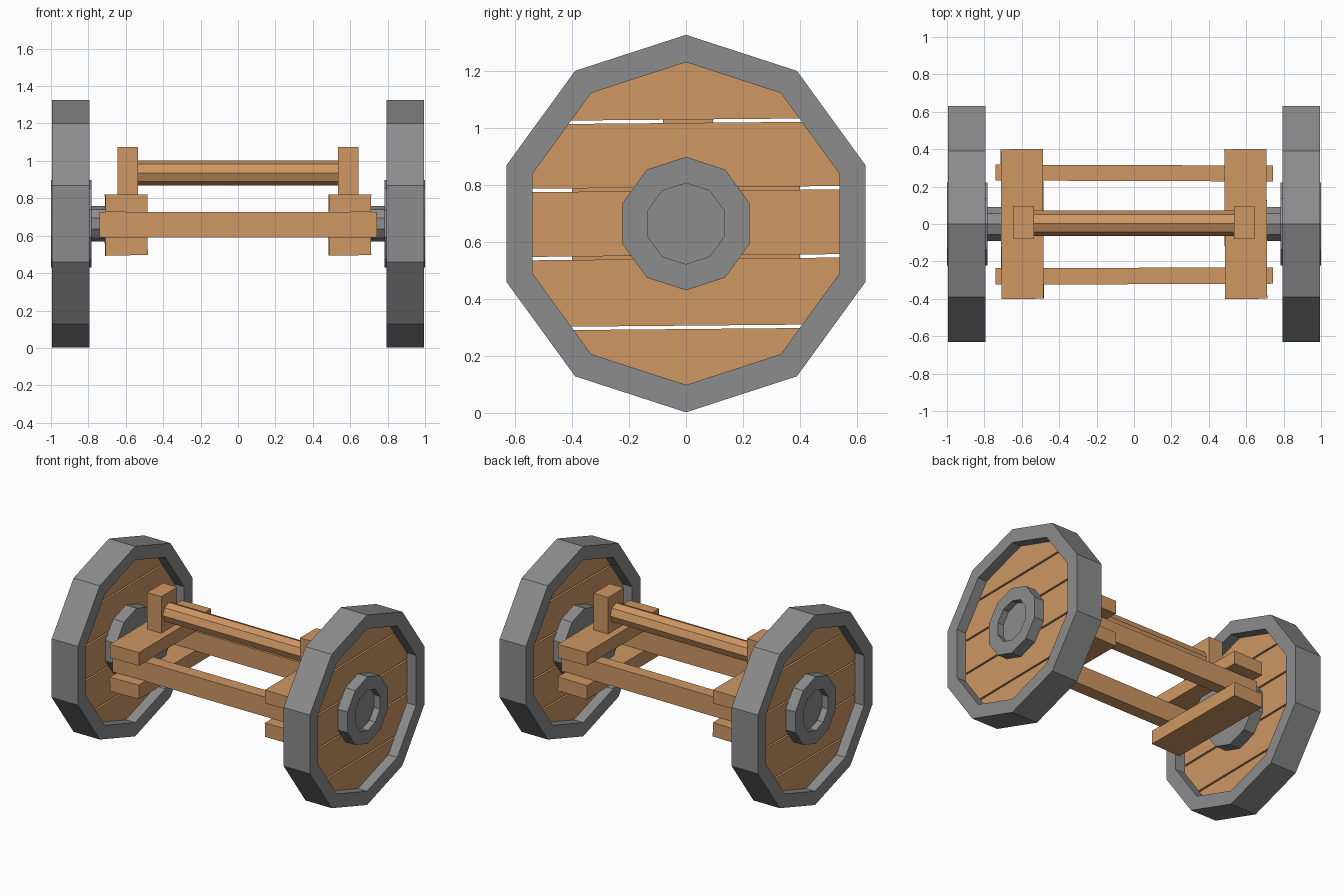
import bpy, bmesh, math
from mathutils import Vector, Matrix

if "Cube" in bpy.data.objects:
    bpy.data.objects.remove(bpy.data.objects["Cube"])

def material(name, col):
    m = bpy.data.materials.new(name)
    m.diffuse_color = (*col, 1)
    m.use_nodes = True
    m.node_tree.nodes["Principled BSDF"].inputs["Base Color"].default_value = m.diffuse_color
    return m

WOOD = material("wood", (0.62, 0.31, 0.125))
IRON = material("grey iron", (0.265, 0.265, 0.265))
CZ = 0.664  # wheel centre height

def finish(bm, name, mat):
    bmesh.ops.recalc_face_normals(bm, faces=bm.faces)
    me = bpy.data.meshes.new(name)
    bm.to_mesh(me)
    bm.free()
    me.materials.append(mat)
    ob = bpy.data.objects.new(name, me)
    bpy.context.collection.objects.link(ob)
    return ob

def lathe_x(name, profile, mat, z, y=0.0, sides=10, closed=False):
    """Revolve (x, radius) points around the x axis, vertex pointing up."""
    bm = bmesh.new()
    rings = []
    for x, r in profile:
        rings.append([bm.verts.new((x, y + r * math.sin(2 * math.pi * i / sides),
                                    z + r * math.cos(2 * math.pi * i / sides)))
                      for i in range(sides)])
    pairs = list(zip(rings, rings[1:]))
    if closed:
        pairs.append((rings[-1], rings[0]))
    else:
        bm.faces.new(rings[0])
        bm.faces.new(rings[-1])
    for a, b in pairs:
        for i in range(sides):
            j = (i + 1) % sides
            bm.faces.new((a[i], a[j], b[j], b[i]))
    return finish(bm, name, mat)

def beam(name, lo, hi, rot=(0, 0, 0)):
    """Wooden box between two corners, with a slight hand-made tilt in degrees."""
    lo, hi = Vector(lo), Vector(hi)
    bm = bmesh.new()
    bmesh.ops.create_cube(bm, size=1)
    m = Matrix.Translation((lo + hi) / 2)
    for a, ax in zip(rot, "XYZ"):
        m = m @ Matrix.Rotation(math.radians(a), 4, ax)
    bmesh.ops.transform(bm, matrix=m @ Matrix.Diagonal((*(hi - lo), 1)), verts=bm.verts)
    return finish(bm, name, WOOD)

def plank(name, x0, x1, z0, z1, r=0.60):
    """Slice of the wheel disc between two slightly tilted cuts."""
    bm = bmesh.new()
    vs = [[bm.verts.new((x, r * math.sin(math.pi * i / 5), CZ + r * math.cos(math.pi * i / 5)))
           for i in range(10)] for x in (x0, x1)]
    bm.faces.new(vs[0])
    bm.faces.new(vs[1])
    for i in range(10):
        j = (i + 1) % 10
        bm.faces.new((vs[0][i], vs[0][j], vs[1][j], vs[1][i]))
    up = Vector((0, -0.009, 1))
    for z, n in ((z0, -up), (z1, up)):
        bmesh.ops.bisect_plane(bm, geom=bm.verts[:] + bm.edges[:] + bm.faces[:],
                               plane_co=(0, 0, z), plane_no=n, clear_outer=True)
        bmesh.ops.holes_fill(bm, edges=[e for e in bm.edges if e.is_boundary])
    return finish(bm, name, WOOD)

cuts = [0.0, 0.300, 0.546, 0.785, 1.023, 1.4]
for s, side in ((-1, "left"), (1, "right")):
    # wheel: rim, hub with recessed face, axle stub, planks
    lathe_x(side + "_rim", [(s * 0.793, 0.662), (s * 0.995, 0.662),
                            (s * 0.995, 0.566), (s * 0.793, 0.566)], IRON, CZ, closed=True)
    lathe_x(side + "_hub", [(s * 0.782, 0.234), (s * 1.0, 0.234),
                            (s * 1.0, 0.142), (s * 0.955, 0.142)], IRON, CZ)
    lathe_x(side + "_axle_stub", [(s * 0.60, 0.095), (s * 0.80, 0.095)], IRON, CZ)
    for k, (a, b) in enumerate(zip(cuts, cuts[1:])):
        plank(f"{side}_wheel_plank_{k}", s * 0.865, s * 0.925, a + 0.006, b - 0.006)
    # cross beams above and below the long beams, and the rod post
    xa, xb = sorted((s * 0.485, s * 0.71))
    beam(side + "_upper_cross_beam", (xa, -0.4, 0.728), (xb, 0.4, 0.82), (0, s * 0.5, 0.3))
    beam(side + "_lower_cross_beam", (xa, -0.4, 0.495), (xb, 0.4, 0.592), (0, -1.2 if s < 0 else -0.5, 0.3))
    xa, xb = sorted((s * 0.535, s * 0.645))
    beam(side + "_post", (xa, -0.08, 0.80), (xb, 0.095, 1.075))

# long beams
beam("front_long_beam", (-0.74, -0.322, 0.59), (0.742, -0.234, 0.726), (0, 0, 0.2))
beam("back_long_beam", (-0.74, 0.230, 0.59), (0.742, 0.315, 0.726), (0, 0, -0.2))

# round top rod
lathe_x("top_rod", [(-0.56, 0.067), (0.56, 0.067)], WOOD, 0.936, y=0.004, sides=8)
